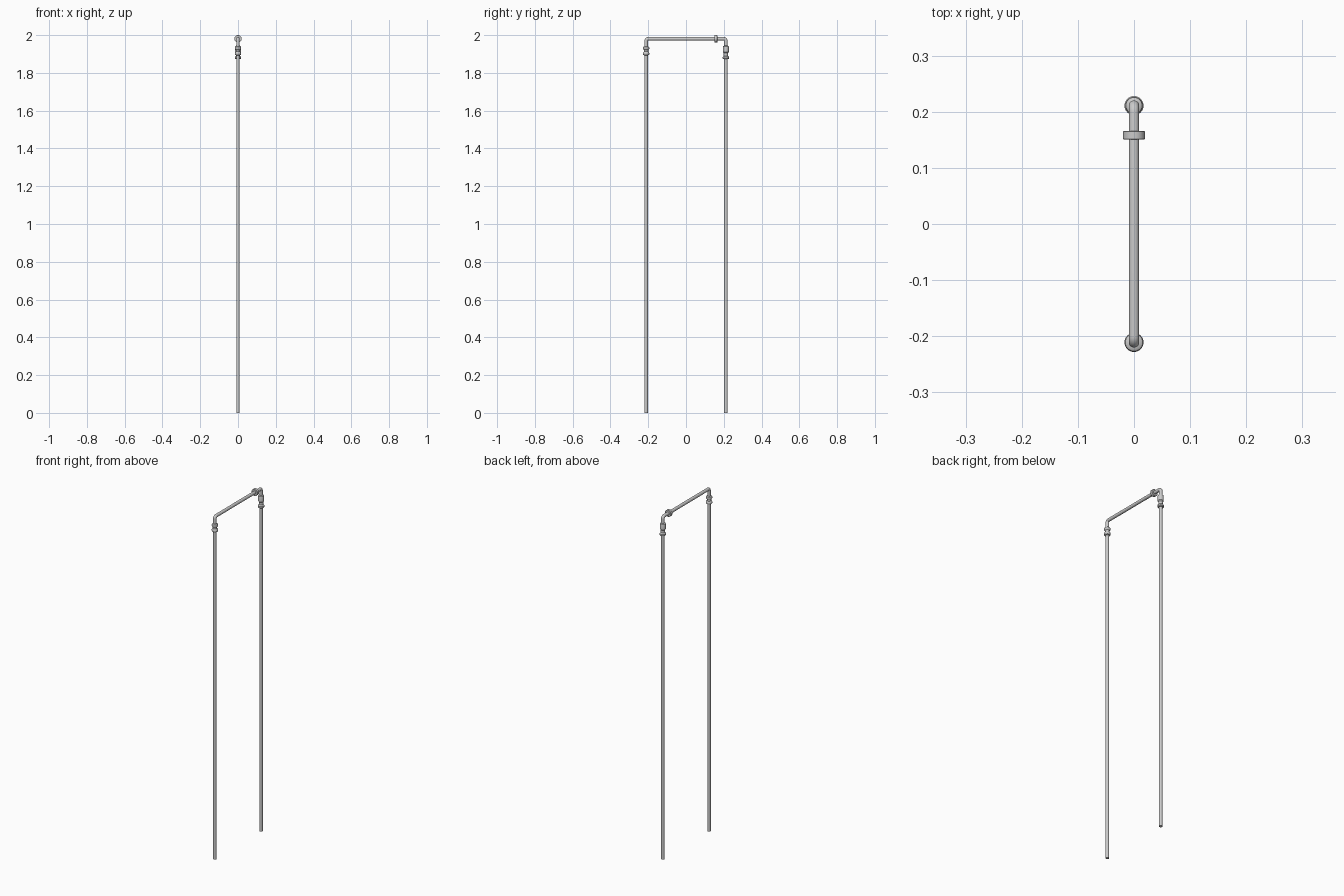
import bpy, bmesh, math
from mathutils import Vector, Matrix

if "Cube" in bpy.data.objects:
    bpy.data.objects.remove(bpy.data.objects["Cube"])

R = 0.0092      # pipe radius
Y = 0.211       # offset of each leg
TOP = 1.9805    # height of the crossbar axis


def lathe(name, profile, loc, rot=None, sides=32):
    """Revolve (radius, height) pairs about z, capping both ends."""
    bm = bmesh.new()
    rings = [[bm.verts.new((r * math.cos(2 * math.pi * i / sides),
                            r * math.sin(2 * math.pi * i / sides), h))
              for i in range(sides)] for r, h in profile]
    for a, b in zip(rings, rings[1:]):
        for i in range(sides):
            j = (i + 1) % sides
            bm.faces.new((a[i], a[j], b[j], b[i]))
    bm.faces.new(rings[0][::-1])
    bm.faces.new(rings[-1])
    if rot:
        bm.transform(rot)
    return finish(name, bm, loc)


def finish(name, bm, loc):
    me = bpy.data.meshes.new(name)
    bm.to_mesh(me)
    bm.free()
    ob = bpy.data.objects.new(name, me)
    ob.location = loc
    bpy.context.collection.objects.link(ob)
    bpy.ops.object.select_all(action='DESELECT')
    ob.select_set(True)
    bpy.context.view_layer.objects.active = ob
    bpy.ops.object.shade_smooth_by_angle(angle=math.radians(35))
    return ob


def sweep(name, path, radius, sides=32):
    """Tube along a path in the yz plane."""
    bm = bmesh.new()
    rings = []
    for k, p in enumerate(path):
        t = (path[min(k + 1, len(path) - 1)] - path[max(k - 1, 0)]).normalized()
        n = t.cross(Vector((1, 0, 0)))
        rings.append([bm.verts.new(p + radius * (
            Vector((1, 0, 0)) * math.cos(2 * math.pi * i / sides)
            + n * math.sin(2 * math.pi * i / sides))) for i in range(sides)])
    for a, b in zip(rings, rings[1:]):
        for i in range(sides):
            j = (i + 1) % sides
            bm.faces.new((a[i], a[j], b[j], b[i]))
    bm.faces.new(rings[0])
    bm.faces.new(rings[-1])
    bmesh.ops.recalc_face_normals(bm, faces=bm.faces)
    return finish(name, bm, (0, 0, 0))


# crossbar with a tight elbow at each end
B = 0.0115
path = [Vector((0, -Y, 1.90))]
for s in (-1, 1):
    arc = [Vector((0, s * (Y - B + B * math.cos(math.pi / 2 * i / 8)),
                   TOP - B + B * math.sin(math.pi / 2 * i / 8))) for i in range(9)]
    path += arc if s < 0 else arc[::-1]
path.append(Vector((0, Y, 1.88)))
sweep("crossbar_pipe", path, R)

# collar on the crossbar
lathe("crossbar_collar",
      [(0.0185, -0.0075), (0.0195, -0.0065), (0.0195, 0.0065), (0.0185, 0.0075)],
      (0, 0.158, TOP), Matrix.Rotation(math.pi / 2, 4, 'X'))

# long vertical pipes
for label, y, h in (("front", -Y, 1.905), ("back", Y, 1.885)):
    lathe(label + "_leg_pipe", [(R, 0), (R, h)], (0, y, 0))

# front coupling: two rounded rings joined by a waist
lathe("front_coupling",
      [(0.0105, 1.893), (0.0155, 1.896), (0.017, 1.900), (0.017, 1.905),
       (0.0155, 1.909), (0.0115, 1.912), (0.0115, 1.922), (0.0155, 1.925),
       (0.017, 1.929), (0.017, 1.933), (0.0155, 1.937), (0.0105, 1.940)],
      (0, -Y, 0))

# back coupling: tall sleeve above a flange ring
lathe("back_coupling",
      [(0.0145, 1.873), (0.017, 1.876), (0.017, 1.884), (0.0145, 1.887),
       (0.0115, 1.890), (0.0115, 1.905), (0.0155, 1.910), (0.0155, 1.938),
       (0.0145, 1.941), (0.0100, 1.944)],
      (0, Y, 0))
